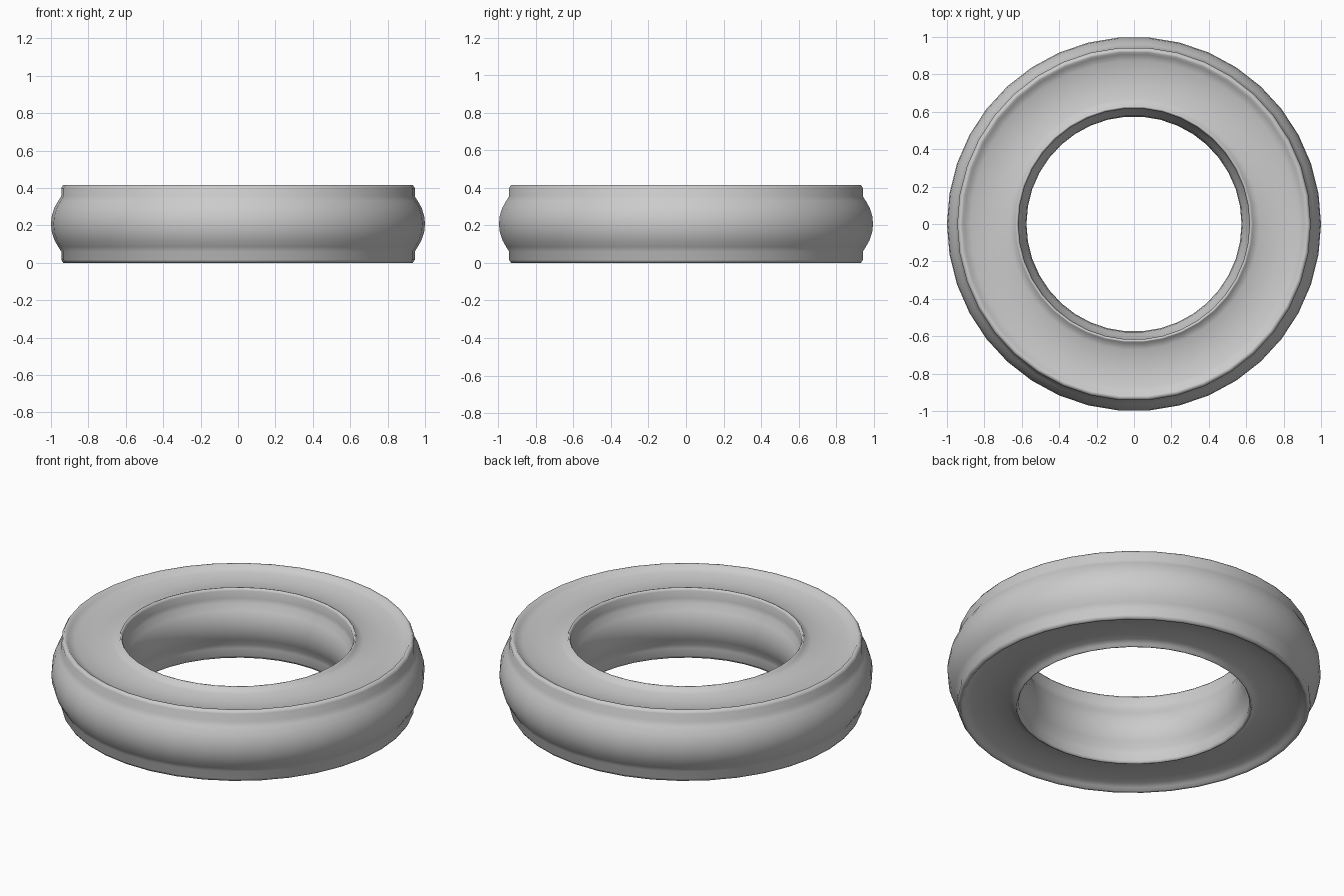
import bpy, bmesh, math

if "Cube" in bpy.data.objects:
    bpy.data.objects.remove(bpy.data.objects["Cube"])

SIDES = 38
MID = 0.208          # half of the ring's height
CENTRE = 0.7875      # radius of the tube's centre line
DEPTH = 0.022        # dish depth below the lip edge

# outer wall: round tube section, from the middle up to the lip
angles = [math.radians(a) for a in (0, 12, 24, 35)]
outer = [(CENTRE + 0.2125 * math.cos(a), 0.2125 * math.sin(a)) for a in angles]
# rounded outer lip
outer += [(0.945, 0.148), (0.945, 0.192), (0.935, 0.208), (0.920, 0.207)]

# dished upper face between the two lips
dish = []
for i in range(0, 9):
    t = i / 8
    dish.append((0.908 - 0.270 * t, 0.192 - DEPTH * (1 - (2 * t - 1) ** 2)))

# rounded inner lip, then the tube section bulging toward the hole
inner = [(0.632, 0.206), (0.625, 0.207), (0.618, 0.192), (0.618, 0.148)]
inner += [(CENTRE - 0.2125 * math.cos(a), 0.2125 * math.sin(a))
          for a in reversed(angles)]

upper = outer + dish + inner
lower = [(r, -h) for r, h in reversed(upper[1:-1])]
profile = upper + lower

# spin the closed section into a ring
bm = bmesh.new()
rings = []
for s in range(SIDES):
    a = 2 * math.pi * s / SIDES
    rings.append([bm.verts.new((r * math.cos(a), r * math.sin(a), MID + h))
                  for r, h in profile])
n = len(profile)
for s in range(SIDES):
    p, q = rings[s], rings[(s + 1) % SIDES]
    for i in range(n):
        j = (i + 1) % n
        bm.faces.new((p[i], q[i], q[j], p[j]))
bmesh.ops.recalc_face_normals(bm, faces=bm.faces)
mesh = bpy.data.meshes.new("tire_ring")
bm.to_mesh(mesh)
bm.free()
ring = bpy.data.objects.new("tire_ring", mesh)
bpy.context.collection.objects.link(ring)
for poly in mesh.polygons:
    poly.use_smooth = True
